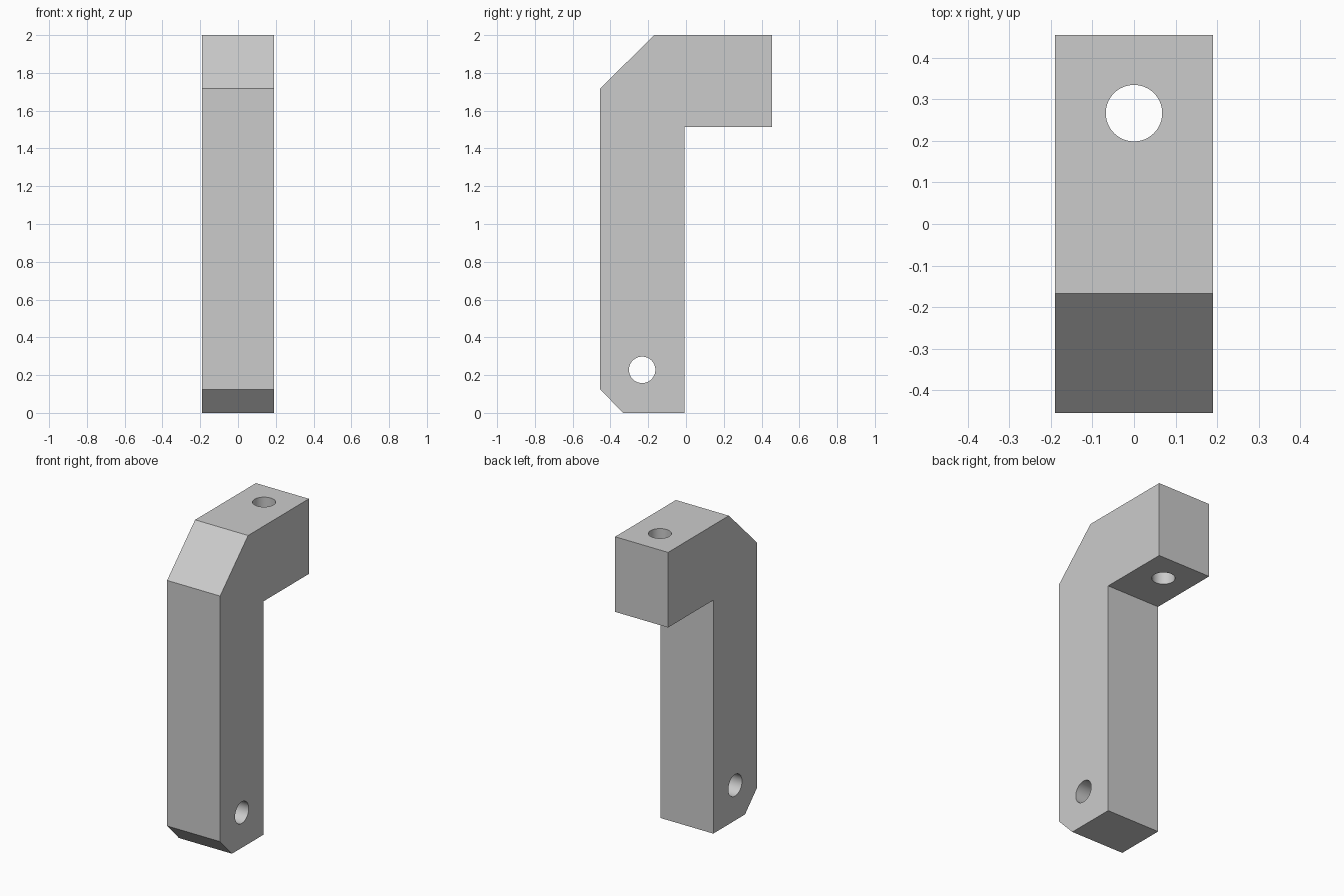
import bpy
import bmesh
from math import pi, radians

cube = bpy.data.objects.get("Cube")
if cube:
    bpy.data.objects.remove(cube, do_unlink=True)

# Single plain grey
grey = bpy.data.materials.new("plain grey")
grey.use_nodes = True
colour = (0.6, 0.6, 0.6, 1)
grey.diffuse_color = colour
grey.node_tree.nodes["Principled BSDF"].inputs["Base Color"].default_value = colour

HALF_WIDTH = 0.19

# Side outline (y, z): upright arm, chamfered corners, overhanging head
outline = [(-0.455, 0.125), (-0.333, 0), (-0.008, 0), (-0.008, 1.513),
           (0.455, 1.513), (0.455, 2), (-0.168, 2), (-0.455, 1.717)]

bm = bmesh.new()
side = bm.faces.new([bm.verts.new((-HALF_WIDTH, y, z)) for y, z in outline])
extruded = bmesh.ops.extrude_face_region(bm, geom=[side], use_keep_orig=True)
moved = [v for v in extruded["geom"] if isinstance(v, bmesh.types.BMVert)]
bmesh.ops.translate(bm, verts=moved, vec=(2 * HALF_WIDTH, 0, 0))
bmesh.ops.recalc_face_normals(bm, faces=bm.faces[:])
mesh = bpy.data.meshes.new("bracket_arm")
bm.to_mesh(mesh)
bm.free()
mesh.materials.append(grey)
arm = bpy.data.objects.new("bracket_arm", mesh)
bpy.context.collection.objects.link(arm)


def drill(name, radius, depth, location, rotation=(0, 0, 0)):
    """Cut a round through hole in the arm."""
    bpy.ops.mesh.primitive_cylinder_add(vertices=64, radius=radius, depth=depth,
                                        location=location, rotation=rotation)
    cutter = bpy.context.object
    cutter.name = name
    cutter.hide_render = True
    cutter.data.materials.append(grey)
    bpy.ops.object.select_all(action="DESELECT")
    arm.select_set(True)
    bpy.context.view_layer.objects.active = arm
    mod = arm.modifiers.new(name, "BOOLEAN")
    mod.operation = "DIFFERENCE"
    mod.solver = "EXACT"
    mod.object = cutter
    bpy.ops.object.modifier_apply(modifier=mod.name)
    bpy.data.objects.remove(cutter, do_unlink=True)


# Vertical hole in the head, cross hole at the foot
drill("head_hole", 0.068, 1, (0, 0.267, 1.75))
drill("foot_hole", 0.07, 1, (0, -0.232, 0.228), (0, pi / 2, 0))

bpy.ops.object.shade_smooth_by_angle(angle=radians(30))
